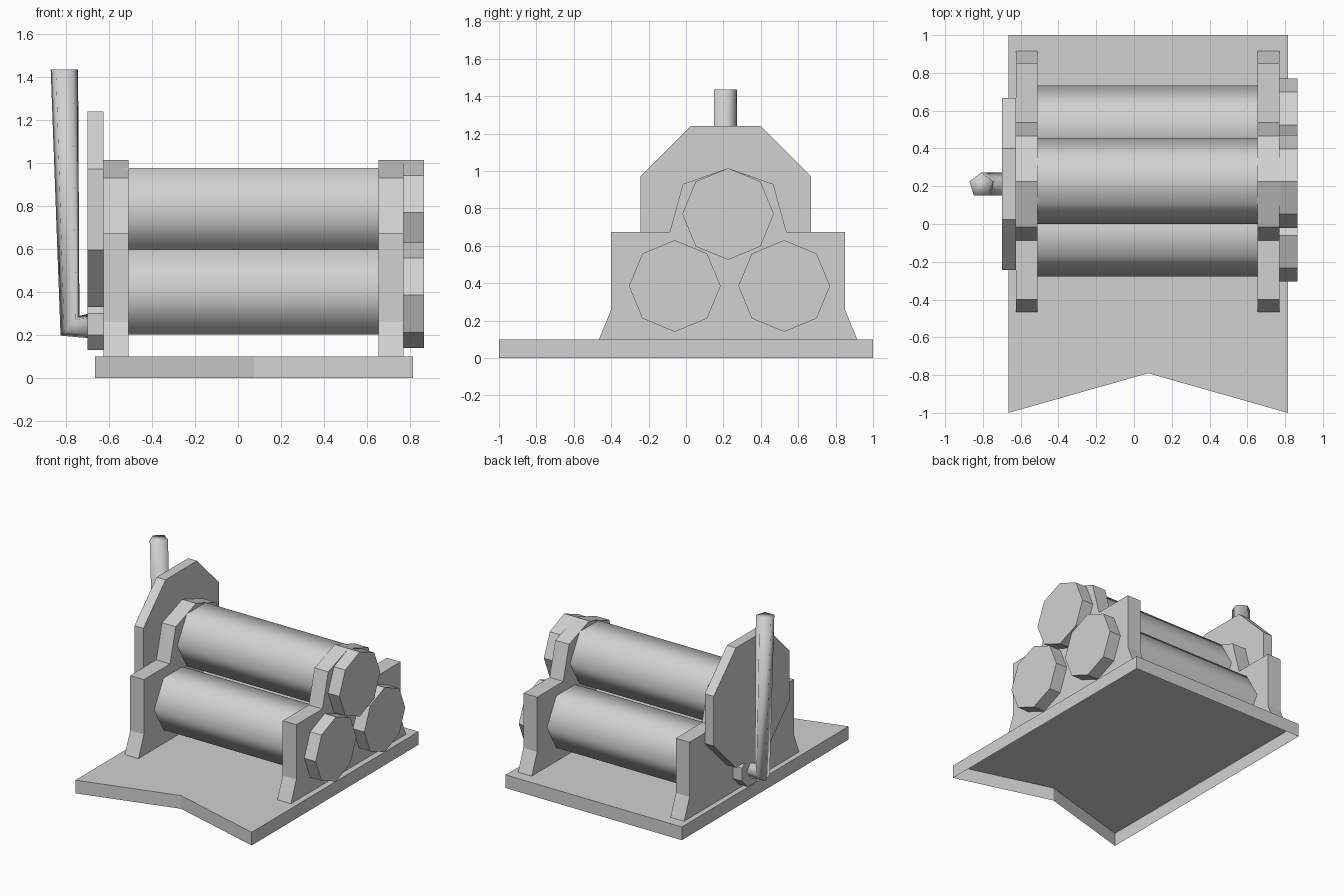
import bpy
import bmesh
from math import cos, sin, pi
from mathutils import Vector

cube = bpy.data.objects.get("Cube")
if cube:
    bpy.data.objects.remove(cube, do_unlink=True)

# Single plain grey finish
GREY = (0.64, 0.64, 0.64, 1.0)
grey = bpy.data.materials.new("plain_grey")
grey.use_nodes = True
grey.diffuse_color = GREY
grey.node_tree.nodes["Principled BSDF"].inputs["Base Color"].default_value = GREY


def finish(name, bm):
    bmesh.ops.recalc_face_normals(bm, faces=bm.faces)
    mesh = bpy.data.meshes.new(name)
    bm.to_mesh(mesh)
    bm.free()
    mesh.materials.append(grey)
    obj = bpy.data.objects.new(name, mesh)
    bpy.context.collection.objects.link(obj)
    return obj


def extrude(name, points, offset, open_start=False, smooth=False):
    """Extrude a flat outline along an offset vector."""
    bm = bmesh.new()
    start = bm.faces.new([bm.verts.new(p) for p in points])
    result = bmesh.ops.extrude_face_region(bm, geom=[start], use_keep_orig=True)
    verts = [g for g in result["geom"] if isinstance(g, bmesh.types.BMVert)]
    bmesh.ops.translate(bm, verts=verts, vec=offset)
    if open_start:
        bmesh.ops.delete(bm, geom=[start], context='FACES_ONLY')
    if smooth:
        for f in bm.faces:
            f.smooth = len(f.verts) == 4
    return finish(name, bm)


def across(name, outline, x0, x1, **kw):
    """Extrude a (y, z) outline from x0 to x1."""
    return extrude(name, [(x0, y, z) for y, z in outline], (x1 - x0, 0, 0), **kw)


def polygon(y, z, radius, sides, turn=0.0):
    return [(y + radius * cos(turn + 2 * pi * i / sides),
             z + radius * sin(turn + 2 * pi * i / sides)) for i in range(sides)]


# Base: notched plate, hollow underneath
base = [(-0.665, -1), (0.075, -0.79), (0.815, -1), (0.815, 1), (-0.665, 1)]
extrude("base", [(x, y, 0) for x, y in base], (0, 0, 0.1), open_start=True)

# End frames: half outline mirrored about the middle plane
MID = 0.225
half = [(0.69, 0.1), (0.625, 0.26), (0.625, 0.675), (0.312, 0.675), (0.242, 0.93)]
frame = ([(MID + d, z) for d, z in half] + [(MID, 1.015)]
         + [(MID - d, z) for d, z in reversed(half)])
across("left_frame", frame, 0.655, 0.77)
across("right_frame", frame, -0.625, -0.51)

# Three rollers with their end discs
for label, roller, disc in (
        ("top", (0.2275, 0.78), (MID, 0.77)),
        ("front", (-0.05, 0.4), (-0.06, 0.385)),
        ("rear", (0.505, 0.4), (0.525, 0.385))):
    across(label + "_roller", polygon(*roller, 0.2275, 6), -0.53, 0.675, smooth=True)
    across(label + "_disc", polygon(*disc, 0.245, 8), 0.77, 0.865)

# Crank side: large octagonal plate and small hub below it
across("drive_plate", polygon(0.2125, 0.785, 0.4925, 8, pi / 8), -0.70, -0.625)
across("crank_hub", polygon(0.2075, 0.25, 0.13, 8, pi / 8), -0.70, -0.625)

# Crank handle: five-sided bent tube
bm = bmesh.new()
rings = []
for centre, side in (((-0.66, 0.205, 0.245), (0, 0, 1)),
                     ((-0.782, 0.205, 0.243), (0.69, 0, 0.72)),
                     ((-0.808, 0.205, 1.435), (1, 0, 0))):
    u, v = Vector(side), Vector((0, 1, 0))
    rings.append([bm.verts.new(Vector(centre) + u * a + v * b)
                  for a, b in polygon(0, 0, 0.067, 5, pi / 2)])
for lower, upper in zip(rings, rings[1:]):
    for i in range(5):
        j = (i + 1) % 5
        bm.faces.new((lower[i], lower[j], upper[j], upper[i]))
bm.faces.new(rings[0])
bm.faces.new(rings[-1])
for f in bm.faces:
    f.smooth = True
finish("crank_handle", bm)
